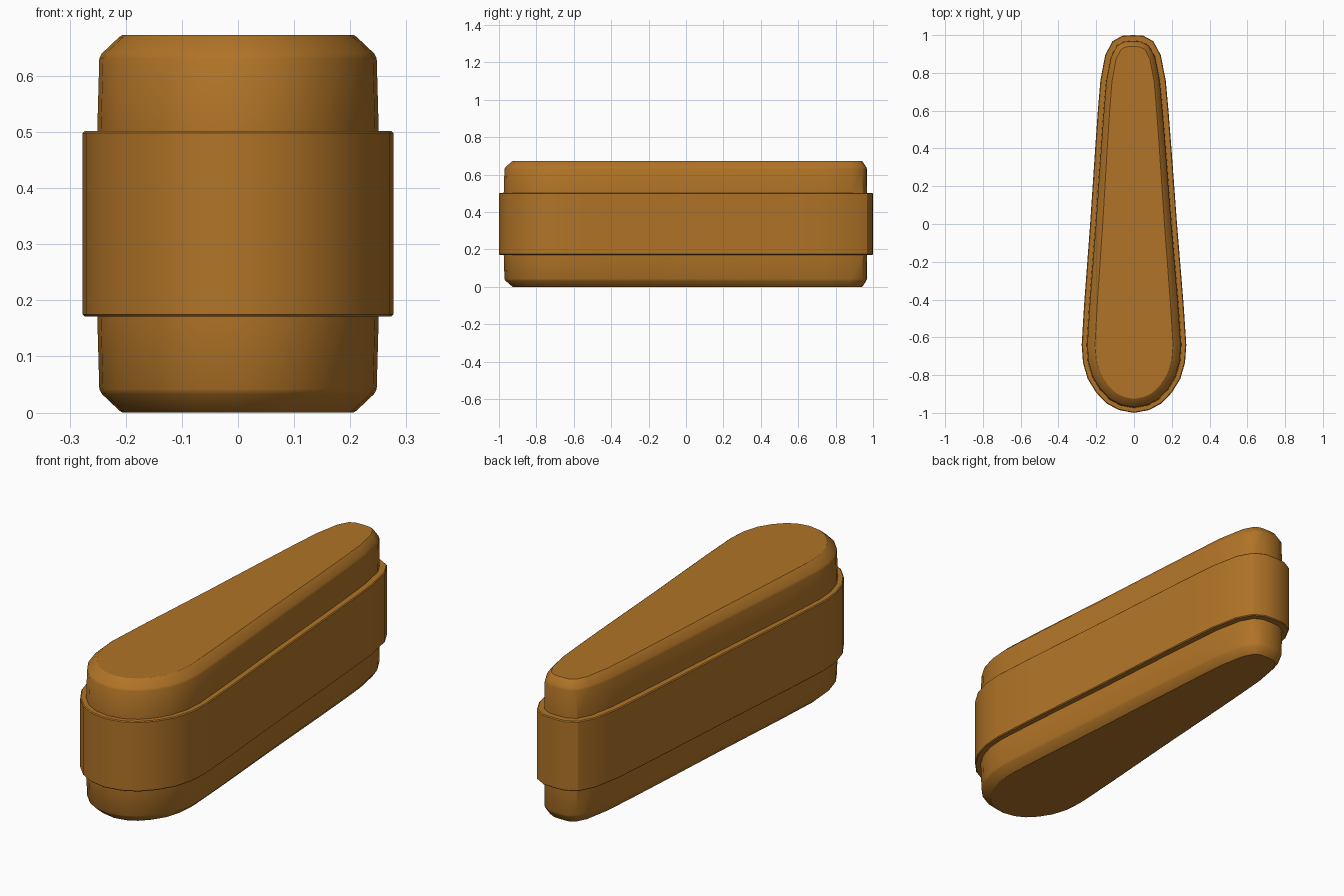
import bpy
import math
from mathutils import Vector

cube = bpy.data.objects.get("Cube")
if cube:
    bpy.data.objects.remove(cube)

wood = bpy.data.materials.new("warm brown")
wood.use_nodes = True
colour = (0.44, 0.175, 0.02, 1)
wood.diffuse_color = colour
wood.node_tree.nodes["Principled BSDF"].inputs["Base Color"].default_value = colour

# Right half of the teardrop outline, from wide front to narrow back
HALF = [(0.08, -0.985), (0.145, -0.95), (0.2, -0.893), (0.245, -0.82),
        (0.27, -0.735), (0.277, -0.64), (0.263, -0.42), (0.23, 0.0),
        (0.202, 0.4), (0.187, 0.6), (0.173, 0.76), (0.147, 0.895),
        (0.108, 0.968), (0.055, 0.997)]
SHIFT = -0.005  # the narrow end leans slightly sideways


def outline():
    right = [Vector(p) for p in HALF]
    left = [Vector((-p.x, p.y)) for p in reversed(right)]
    ring = [Vector((0, -1))] + right + [Vector((0, 1))] + left
    return [Vector((p.x + SHIFT * max(0, p.y + 0.64) / 1.4, p.y)) for p in ring]


def inset(ring, front, back):
    """Move each point inward by a distance blended from front to back."""
    result = []
    for i, p in enumerate(ring):
        a = (p - ring[i - 1]).normalized()
        b = (ring[(i + 1) % len(ring)] - p).normalized()
        t = (a + b).normalized()
        depth = front + (back - front) * (p.y + 1) / 2
        result.append(p + Vector((-t.y, t.x)) * depth / max(t.dot(a), 0.5))
    return result


def loft(name, layers):
    """Stack inset outlines given as (height, front inset, back inset)."""
    ring = outline()
    n = len(ring)
    verts, faces = [], []
    for z, front, back in layers:
        verts += [(p.x, p.y, z) for p in inset(ring, front, back)]
    for k in range(len(layers) - 1):
        for i in range(n):
            j = (i + 1) % n
            faces.append((k * n + i, k * n + j, k * n + n + j, k * n + n + i))
    faces.append(tuple(reversed(range(n))))
    faces.append(tuple(range(len(verts) - n, len(verts))))
    mesh = bpy.data.meshes.new(name)
    mesh.from_pydata(verts, [], faces)
    mesh.materials.append(wood)
    obj = bpy.data.objects.new(name, mesh)
    bpy.context.collection.objects.link(obj)
    bpy.ops.object.select_all(action="DESELECT")
    obj.select_set(True)
    bpy.context.view_layer.objects.active = obj
    bpy.ops.object.shade_smooth_by_angle(angle=math.radians(32))
    return obj


def mirrored(height, lower):
    """Repeat the lower layers upside down about the middle height."""
    return lower + [(height - z, f, b) for z, f, b in reversed(lower)]


# Chamfered core block
loft("core", mirrored(0.673, [(0, 0.073, 0.06), (0.004, 0.067, 0.055),
                              (0.033, 0.034, 0.036), (0.042, 0.029, 0.033),
                              (0.172, 0.025, 0.031)]))

# Wider band around the middle
loft("middle_band", mirrored(0.673, [(0.171, 0.004, 0.004), (0.175, 0, 0)]))
